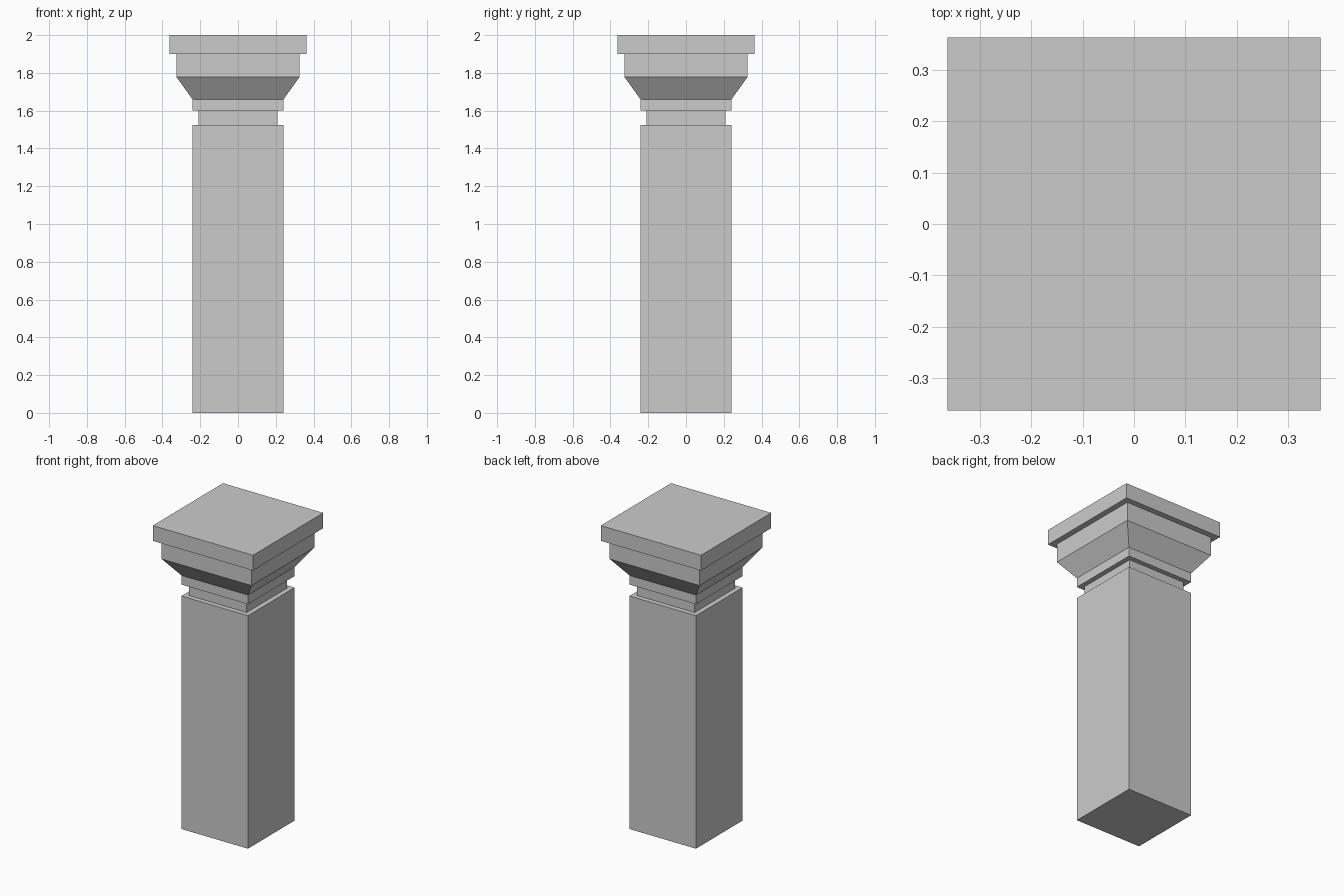
import bpy
import bmesh

if "Cube" in bpy.data.objects:
    bpy.data.objects.remove(bpy.data.objects["Cube"])

# Square pillar profile: (half width, height), from foot to top
PROFILE = [
    (0.241, 0.0), (0.241, 1.525),      # shaft
    (0.209, 1.525), (0.209, 1.60),     # recessed neck
    (0.241, 1.60), (0.241, 1.66),      # collar
    (0.325, 1.777), (0.325, 1.90),     # flare and block
    (0.363, 1.90), (0.363, 2.0),       # top slab
]


def square_loft(name, profile):
    """Skin square rings along the profile and cap both ends."""
    bm = bmesh.new()
    rings = [[bm.verts.new((sx * r, sy * r, z))
              for sx, sy in ((-1, -1), (1, -1), (1, 1), (-1, 1))]
             for r, z in profile]
    for low, high in zip(rings, rings[1:]):
        for i in range(4):
            j = (i + 1) % 4
            bm.faces.new((low[i], low[j], high[j], high[i]))
    bm.faces.new(rings[0][::-1])
    bm.faces.new(rings[-1])
    bmesh.ops.recalc_face_normals(bm, faces=bm.faces)
    mesh = bpy.data.meshes.new(name)
    bm.to_mesh(mesh)
    bm.free()
    obj = bpy.data.objects.new(name, mesh)
    bpy.context.collection.objects.link(obj)
    return obj


square_loft("pillar", PROFILE)
